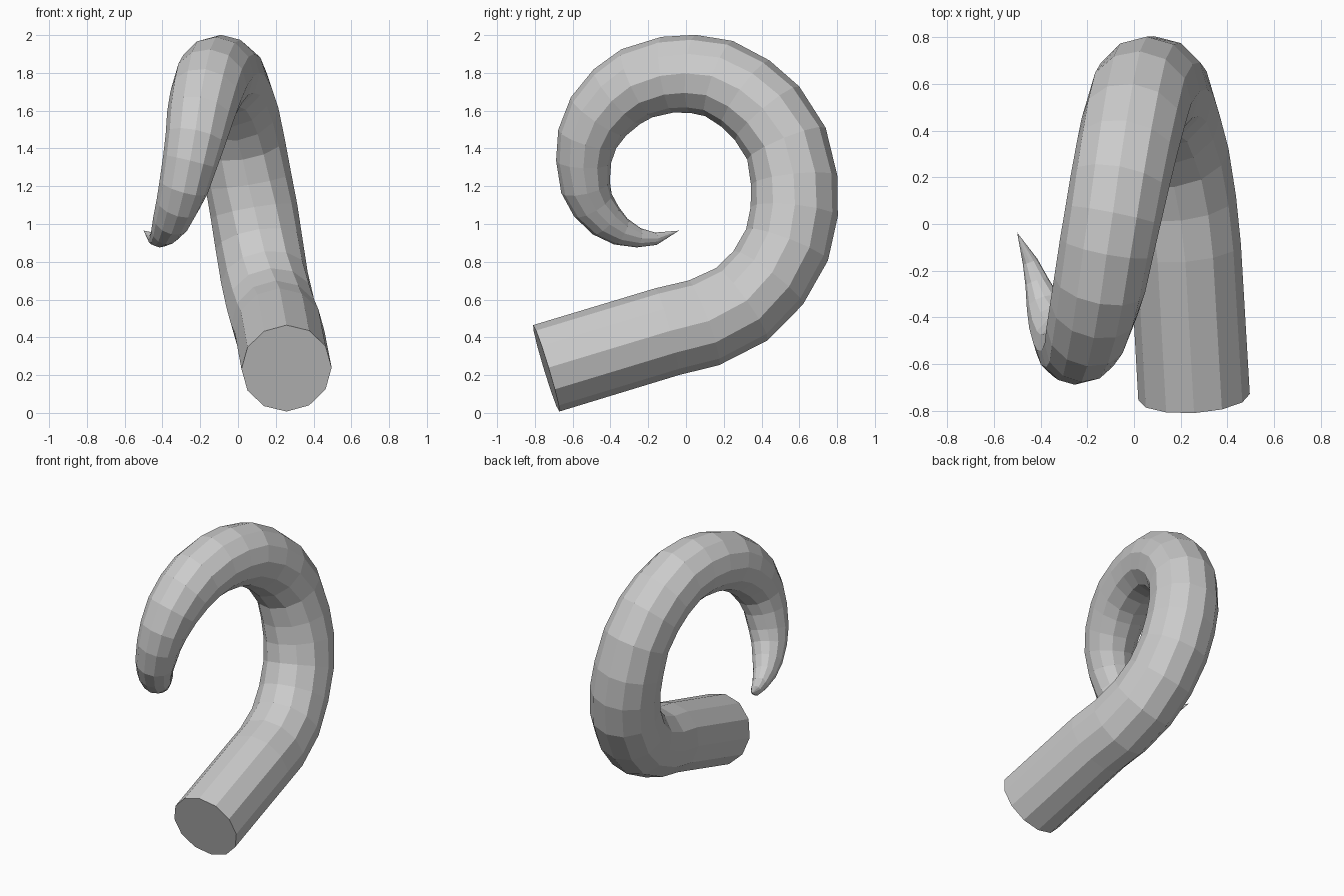
import bpy, bmesh, math
from mathutils import Vector

if "Cube" in bpy.data.objects:
    bpy.data.objects.remove(bpy.data.objects["Cube"])

SIDES = 12
# centre line and radius of each ring: x, y, z, r
PATH = [
    (.257, -.740, .236, .239), (.220, -.100, .430, .238), (.200, .095, .477, .238),
    (.172, .295, .575, .235), (.140, .435, .715, .232), (.112, .535, .890, .232),
    (.085, .573, 1.065, .232), (.055, .573, 1.230, .230), (.025, .532, 1.425, .224),
    (-.005, .430, 1.585, .222), (-.032, .315, 1.690, .217), (-.062, .175, 1.770, .212),
    (-.090, .035, 1.795, .207), (-.117, -.100, 1.790, .203), (-.147, -.260, 1.745, .198),
    (-.172, -.365, 1.675, .190), (-.200, -.463, 1.570, .178), (-.225, -.523, 1.450, .161),
    (-.254, -.542, 1.330, .146), (-.288, -.532, 1.195, .132), (-.320, -.493, 1.100, .116),
    (-.353, -.425, 1.018, .100), (-.385, -.345, .960, .077), (-.415, -.250, .927, .052),
    (-.445, -.160, .922, .033),
]
TIP = Vector((-.5, -.037, .965))

# tapering horn: rings swept along the curl, kept square to the path
bm = bmesh.new()
centres = [Vector(p[:3]) for p in PATH] + [TIP]
rings = []
for i, p in enumerate(PATH):
    c = centres[i]
    ahead = (centres[i + 1] - c).normalized()
    behind = (c - centres[i - 1]).normalized() if i else ahead
    t = (ahead + behind).normalized()
    u = Vector((1, 0, 0))
    u = (u - t * u.dot(t)).normalized()
    v = t.cross(u)
    angles = [2 * math.pi * k / SIDES for k in range(SIDES)]
    rings.append([bm.verts.new(c + p[3] * (u * math.cos(a) + v * math.sin(a))) for a in angles])

for a, b in zip(rings, rings[1:]):
    for k in range(SIDES):
        n = (k + 1) % SIDES
        bm.faces.new((a[k], a[n], b[n], b[k]))

# flat base cap and pointed tip
bm.faces.new(rings[0][::-1])
tip = bm.verts.new(TIP)
for k in range(SIDES):
    bm.faces.new((rings[-1][k], rings[-1][(k + 1) % SIDES], tip))
bmesh.ops.recalc_face_normals(bm, faces=bm.faces[:])

mesh = bpy.data.meshes.new("curled_horn")
bm.to_mesh(mesh)
bm.free()
bpy.context.collection.objects.link(bpy.data.objects.new("curled_horn", mesh))
